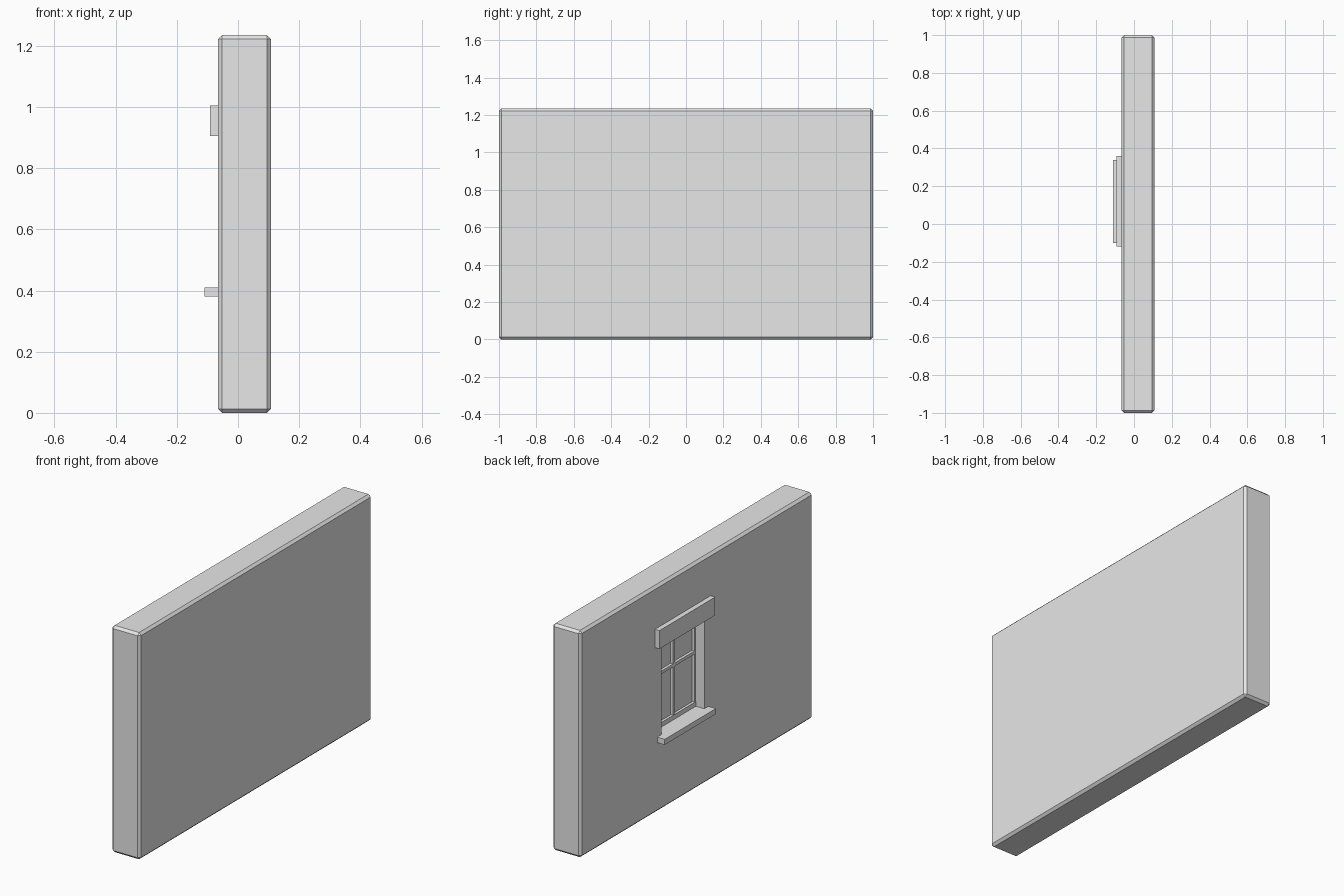
import bpy
import bmesh
from mathutils import Vector

default = bpy.data.objects.get("Cube")
if default:
    bpy.data.objects.remove(default, do_unlink=True)

grey = bpy.data.materials.new("light_grey")
grey.use_nodes = True
grey.diffuse_color = (0.8, 0.8, 0.8, 1)
grey.node_tree.nodes["Principled BSDF"].inputs["Base Color"].default_value = (0.8, 0.8, 0.8, 1)


def finish(name, bm):
    mesh = bpy.data.meshes.new(name)
    bm.to_mesh(mesh)
    bm.free()
    mesh.materials.append(grey)
    obj = bpy.data.objects.new(name, mesh)
    bpy.context.collection.objects.link(obj)
    return obj


def box(name, low, high):
    low, high = Vector(low), Vector(high)
    bm = bmesh.new()
    bmesh.ops.create_cube(bm, size=1)
    bmesh.ops.scale(bm, vec=high - low, verts=bm.verts)
    bmesh.ops.translate(bm, vec=(low + high) / 2, verts=bm.verts)
    return finish(name, bm)


# Main levels: wall surface, window opening and frame plane
face_x = -0.065
y0, y1, mid_y = -0.065, 0.305, 0.12
sill_top, mid_z, open_top = 0.41, 0.705, 0.985
frame_x, pane_depth = -0.012, 0.015

# Wall slab with chamfered edges and a recess on its window side
wall = box("wall", (face_x, -1, 0), (0.108, 1, 1.235))
cutter = box("recess_cutter", (-0.2, y0, 0.395), (0.01, y1, open_top))
cutter.hide_render = True
bevel = wall.modifiers.new("chamfer", 'BEVEL')
bevel.width = 0.013
bevel.segments = 1
cut = wall.modifiers.new("recess", 'BOOLEAN')
cut.operation = 'DIFFERENCE'
cut.solver = 'EXACT'
cut.object = cutter
bpy.context.view_layer.objects.active = wall
for modifier in ("chamfer", "recess"):
    bpy.ops.object.modifier_apply(modifier=modifier)
bpy.data.objects.remove(cutter, do_unlink=True)

# Window: four cells, inset into bars with the panes pushed back
bm = bmesh.new()
for a, b in ((y0, mid_y), (mid_y, y1)):
    for c, d in ((0.4, mid_z), (mid_z, open_top)):
        corners = ((a, c), (a, d), (b, d), (b, c))
        bm.faces.new([bm.verts.new((frame_x, y, z)) for y, z in corners])
bmesh.ops.remove_doubles(bm, verts=bm.verts, dist=0.0001)
panes = list(bm.faces)
bmesh.ops.inset_individual(bm, faces=panes, thickness=0.012)
panes = bmesh.ops.extrude_discrete_faces(bm, faces=panes)["faces"]
pane_verts = list({v for f in panes for v in f.verts})
bmesh.ops.translate(bm, vec=(pane_depth, 0, 0), verts=pane_verts)
finish("window_frame", bm)

# Bottom rail of the window frame
box("bottom_rail", (frame_x - 0.002, y0, 0.4), (0.0, y1, 0.435))

# Sill: wide nose outside, narrower tongue running in to the frame
outline = [(-0.11, -0.1), (face_x, -0.1), (face_x, y0), (frame_x, y0),
           (frame_x, y1), (face_x, y1), (face_x, 0.34), (-0.11, 0.34)]
bm = bmesh.new()
base = bm.faces.new([bm.verts.new((x, y, 0.38)) for x, y in outline])
top = bmesh.ops.extrude_face_region(bm, geom=[base], use_keep_orig=True)["geom"]
bmesh.ops.translate(bm, vec=(0, 0, sill_top - 0.38),
                    verts=[g for g in top if isinstance(g, bmesh.types.BMVert)])
bmesh.ops.recalc_face_normals(bm, faces=bm.faces)
finish("window_sill", bm)

# Lintel board over the top of the opening
box("window_lintel", (-0.092, -0.12, 0.905), (face_x, 0.36, 1.005))
